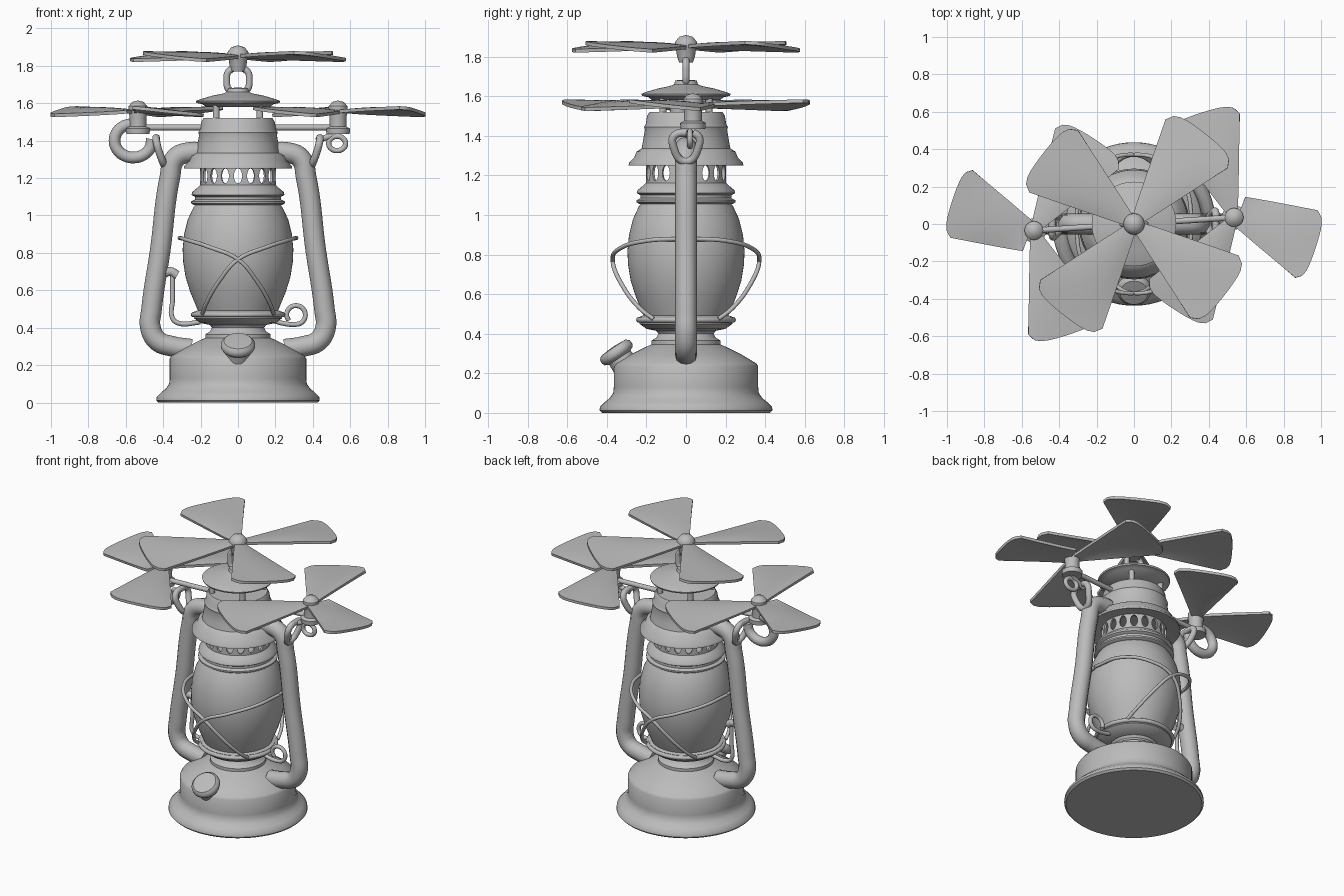
import bpy, bmesh, math
from math import sin, cos, pi, radians
from mathutils import Vector, Matrix

if "Cube" in bpy.data.objects:
    bpy.data.objects.remove(bpy.data.objects["Cube"])

METAL = bpy.data.materials.new("grey metal")
METAL.diffuse_color = (0.5, 0.5, 0.5, 1)
METAL.use_nodes = True
METAL.node_tree.nodes["Principled BSDF"].inputs["Base Color"].default_value = METAL.diffuse_color


def add(name, data):
    ob = bpy.data.objects.new(name, data)
    bpy.context.scene.collection.objects.link(ob)
    return ob


def finish(ob, angle=40):
    """Bake modifiers or curves to a mesh and shade it."""
    bpy.context.view_layer.update()
    dg = bpy.context.evaluated_depsgraph_get()
    me = bpy.data.meshes.new_from_object(ob.evaluated_get(dg))
    name = ob.name
    bpy.data.objects.remove(ob)
    me.materials.clear()
    me.materials.append(METAL)
    me.shade_smooth()
    me.set_sharp_from_angle(angle=radians(angle))
    return add(name, me)


def from_bm(name, bm):
    bmesh.ops.recalc_face_normals(bm, faces=bm.faces)
    me = bpy.data.meshes.new(name)
    bm.to_mesh(me)
    bm.free()
    return add(name, me)


def lathe(name, profile, loc=(0, 0, 0), axis=(0, 0, 1), closed=False, segs=64, angle=40):
    bm = bmesh.new()
    rot = Vector((0, 0, 1)).rotation_difference(Vector(axis)).to_matrix()
    rings = [[bm.verts.new(rot @ Vector((r * cos(2 * pi * i / segs), r * sin(2 * pi * i / segs), z)) + Vector(loc))
              for i in range(segs)] for r, z in profile]
    pairs = list(zip(rings, rings[1:])) + ([(rings[-1], rings[0])] if closed else [])
    for a, b in pairs:
        for i in range(segs):
            j = (i + 1) % segs
            bm.faces.new((a[i], a[j], b[j], b[i]))
    bmesh.ops.remove_doubles(bm, verts=bm.verts, dist=1e-5)
    bmesh.ops.dissolve_degenerate(bm, edges=bm.edges, dist=1e-6)
    return finish(from_bm(name, bm), angle)


def tube(name, pts, radius, cyclic=False, res=6):
    cu = bpy.data.curves.new(name, 'CURVE')
    cu.dimensions = '3D'
    cu.bevel_depth, cu.bevel_resolution, cu.resolution_u = radius, 4, res
    cu.use_fill_caps = True
    sp = cu.splines.new('BEZIER')
    sp.bezier_points.add(len(pts) - 1)
    for bp, p in zip(sp.bezier_points, pts):
        bp.co = p
        bp.handle_left_type = bp.handle_right_type = 'AUTO'
    sp.use_cyclic_u = cyclic
    return finish(add(name, cu), 60)


def polar(deg, r):
    return Vector((r * cos(radians(deg)), r * sin(radians(deg))))


def blade(name, hub, root_a, tip_a, root_b, tip_b, pitch=0.022, nu=14, nv=12):
    """Twisted sheet between a raised edge (a) and a lowered edge (b)."""
    bm = bmesh.new()
    rows = []
    for i in range(nu + 1):
        row = []
        for j in range(nv + 1):
            v = j / nv
            s = 2 * v - 1
            u = i / nu * (1 - 0.09 * s ** 6 + 0.03 * (1 - s * s))
            p = root_a.lerp(tip_a, u).lerp(root_b.lerp(tip_b, u), v)
            z = -pitch * s * u ** 0.7 + 0.012 * sin(pi * u) * (1 - s * s)
            row.append(bm.verts.new((hub[0] + p.x, hub[1] + p.y, hub[2] + z)))
        rows.append(row)
    for r0, r1 in zip(rows, rows[1:]):
        for j in range(nv):
            bm.faces.new((r0[j], r1[j], r1[j + 1], r0[j + 1]))
    ob = from_bm(name, bm)
    mod = ob.modifiers.new("thickness", 'SOLIDIFY')
    mod.thickness, mod.offset = 0.018, 0
    return finish(ob)


def fan_blade(name, hub, mid, half, r):
    blade(name, hub, polar(mid - 70, 0.025), polar(mid - half, r),
          polar(mid + 70, 0.025), polar(mid + half, r))


# Fuel tank base
lathe("base_tank", [(0, 0), (0.425, 0), (0.437, 0.012), (0.435, 0.03), (0.41, 0.055), (0.385, 0.075), (0.368, 0.1),
                    (0.365, 0.13), (0.365, 0.235), (0.355, 0.25), (0.28, 0.295), (0.2, 0.335), (0.175, 0.345),
                    (0.175, 0.365), (0.15, 0.38), (0.14, 0.4), (0.15, 0.415), (0.2, 0.425), (0.235, 0.45),
                    (0.235, 0.485), (0.21, 0.495), (0, 0.495)])

# Filler neck and cap
AX = Vector((0, -0.56, 0.83)).normalized()
CAP = Vector((0, -0.365, 0.325))
lathe("filler_cap", [(0, -0.15), (0.07, -0.15), (0.065, -0.055), (0.085, -0.045), (0.092, -0.03), (0.09, -0.01),
                     (0.075, 0.005), (0, 0.01)], CAP, AX, segs=40)

# Glass globe and the collar above it
lathe("globe", [(0.0, 0.47), (0.205, 0.47), (0.222, 0.51), (0.255, 0.59), (0.28, 0.67), (0.293, 0.75), (0.296, 0.82),
                (0.288, 0.9), (0.268, 0.98), (0.24, 1.04), (0.22, 1.07), (0, 1.07)])
lathe("globe_collar", [(0, 1.055), (0.235, 1.055), (0.25, 1.065), (0.25, 1.075), (0.23, 1.085), (0.23, 1.1),
                       (0.248, 1.11), (0.245, 1.125), (0.215, 1.15), (0.2, 1.165), (0, 1.165)])

# Perforated burner gallery
gallery = lathe("vent_gallery", [(0.203, 1.15), (0.203, 1.28), (0.19, 1.28), (0.19, 1.15)], closed=True, segs=72)
bm = bmesh.new()
for k in range(18):
    m = (Matrix.Rotation(2 * pi * k / 18, 4, 'Z') @ Matrix.Translation((0, -0.2, 1.212))
         @ Matrix.Rotation(pi / 2, 4, 'X') @ Matrix.Diagonal((0.022, 0.04, 1, 1)))
    bmesh.ops.create_cone(bm, cap_ends=True, segments=16, radius1=1, radius2=1, depth=0.08, matrix=m)
cutter = from_bm("vent_cutter", bm)
cutter.hide_render = True
mod = gallery.modifiers.new("vents", 'BOOLEAN')
mod.object, mod.operation, mod.solver = cutter, 'DIFFERENCE', 'EXACT'
finish(gallery)
bpy.data.objects.remove(cutter)

# Hood, chimney posts and cap
lathe("hood", [(0, 1.27), (0.27, 1.255), (0.29, 1.25), (0.288, 1.265), (0.262, 1.29), (0.25, 1.32), (0.225, 1.335),
               (0.218, 1.37), (0.208, 1.43), (0.212, 1.445), (0.203, 1.46), (0.197, 1.5), (0.185, 1.52), (0, 1.52)])
for k in range(4):
    p = polar(45 + 90 * k, 0.165)
    lathe("chimney_post", [(0, 1.5), (0.018, 1.5), (0.018, 1.6), (0, 1.6)], (p.x, p.y, 0), segs=16)
lathe("chimney_cap", [(0, 1.58), (0.17, 1.58), (0.19, 1.595), (0.222, 1.602), (0.226, 1.612), (0.2, 1.622),
                      (0.14, 1.64), (0.08, 1.652), (0.06, 1.66), (0.055, 1.68), (0, 1.685)])
tube("top_stirrup", [(-0.045, 0, 1.67), (-0.06, 0, 1.72), (-0.045, 0, 1.775), (0.045, 0, 1.775),
                     (0.06, 0, 1.72), (0.045, 0, 1.67)], 0.018, cyclic=True)

# Top propeller
lathe("top_hub", [(0, 1.77), (0.035, 1.77), (0.045, 1.8), (0.05, 1.835), (0.058, 1.85), (0.055, 1.875),
                  (0.035, 1.9), (0, 1.91)], segs=32)
for k in range(4):
    fan_blade("top_blade", (0, 0, 1.85), 52 + 90 * k, 21, 0.64)

# Side parts: everything on the right is the left turned half way round
for s, side in ((-1, "left"), (1, "right")):
    hub = (0.535 * s, 0.035 * s, 1.555)
    turn = 0 if s < 0 else 180
    lathe(side + "_hub", [(0, -0.12), (0.062, -0.12), (0.065, -0.09), (0.045, -0.08), (0.045, -0.03), (0.05, 0.0),
                          (0.05, 0.03), (0.03, 0.052), (0, 0.06)], hub, segs=32)
    for mid in (57, 288):
        fan_blade(side + "_blade", hub, mid + turn, 21, 0.61)
    q = [Vector(c) * -s for c in ((0.0, 0.045), (-0.36, 0.35), (-0.06, -0.11), (-0.485, -0.03))]
    blade(side + "_outer_blade", hub, *q)
    # Frame tube
    tube(side + "_frame_tube", [(s * x, 0, z) for x, z in (
        (0.15, 1.33), (0.26, 1.337), (0.335, 1.305), (0.365, 1.2), (0.415, 0.82), (0.462, 0.5), (0.468, 0.4),
        (0.43, 0.33), (0.35, 0.3), (0.25, 0.285))], 0.055, res=10)
    # Pivot ear at the top of the tube
    tube(side + "_ear", [(s * x, y, z) for x, y, z in (
        (0.395, 0, 1.27), (0.425, -0.065, 1.35), (0.437, -0.06, 1.4), (0.437, 0, 1.415), (0.437, 0.06, 1.4),
        (0.425, 0.065, 1.35))], 0.02, cyclic=True)
    # Wire guard, front and back
    for t, face in ((-1, "front"), (1, "back")):
        tube(face + "_guard_wire", [(s * x, t * y, z) for x, y, z in (
            (-0.312, 0, 0.88), (-0.275, 0.2, 0.87), (-0.15, 0.335, 0.83), (0, 0.37, 0.765), (0.1, 0.325, 0.65),
            (0.17, 0.235, 0.53), (0.19, 0.165, 0.475))], 0.011)

# Cross rod carrying the side propellers
tube("cross_rod", [(-0.53, -0.035, 1.47), (0, 0, 1.47), (0.53, 0.035, 1.47)], 0.016)

# Lower guard ring
tube("guard_ring", [(*polar(a, 0.238), 0.47) for a in range(0, 360, 30)], 0.014, cyclic=True)

# Curled carrying hook on the left, small eye on the right
tube("left_hook", [(-0.56 + 0.1 * cos(radians(a)), -0.02, 1.4 + 0.09 * sin(radians(a)))
                   for a in range(95, 366, 30)], 0.031)
tube("right_eye", [(0.53 + 0.045 * cos(radians(a)), 0.02, 1.385 + 0.038 * sin(radians(a)))
                   for a in range(0, 360, 45)], 0.014, cyclic=True)
tube("right_link", [(0.42, 0.01, 1.4), (0.48, 0.02, 1.42), (0.53, 0.03, 1.435)], 0.016)

# Lift lever on the left
tube("lever_wire", [(-0.2, 0, 0.43), (-0.32, 0, 0.425), (-0.35, 0, 0.45), (-0.35, 0, 0.55), (-0.35, 0, 0.69)], 0.013)
tube("lever_thumb", [(-0.4, 0, 0.69), (-0.36, 0, 0.7), (-0.325, 0, 0.68)], 0.024)

# Wick key loop on the right
tube("wick_key", [(0.18, 0, 0.44), (0.26, 0, 0.42)] +
     [(0.31 + 0.05 * cos(radians(a)), 0.004, 0.468 + 0.05 * sin(radians(a))) for a in range(-90, 181, 30)] +
     [(0.27, 0.01, 0.44)], 0.013)
